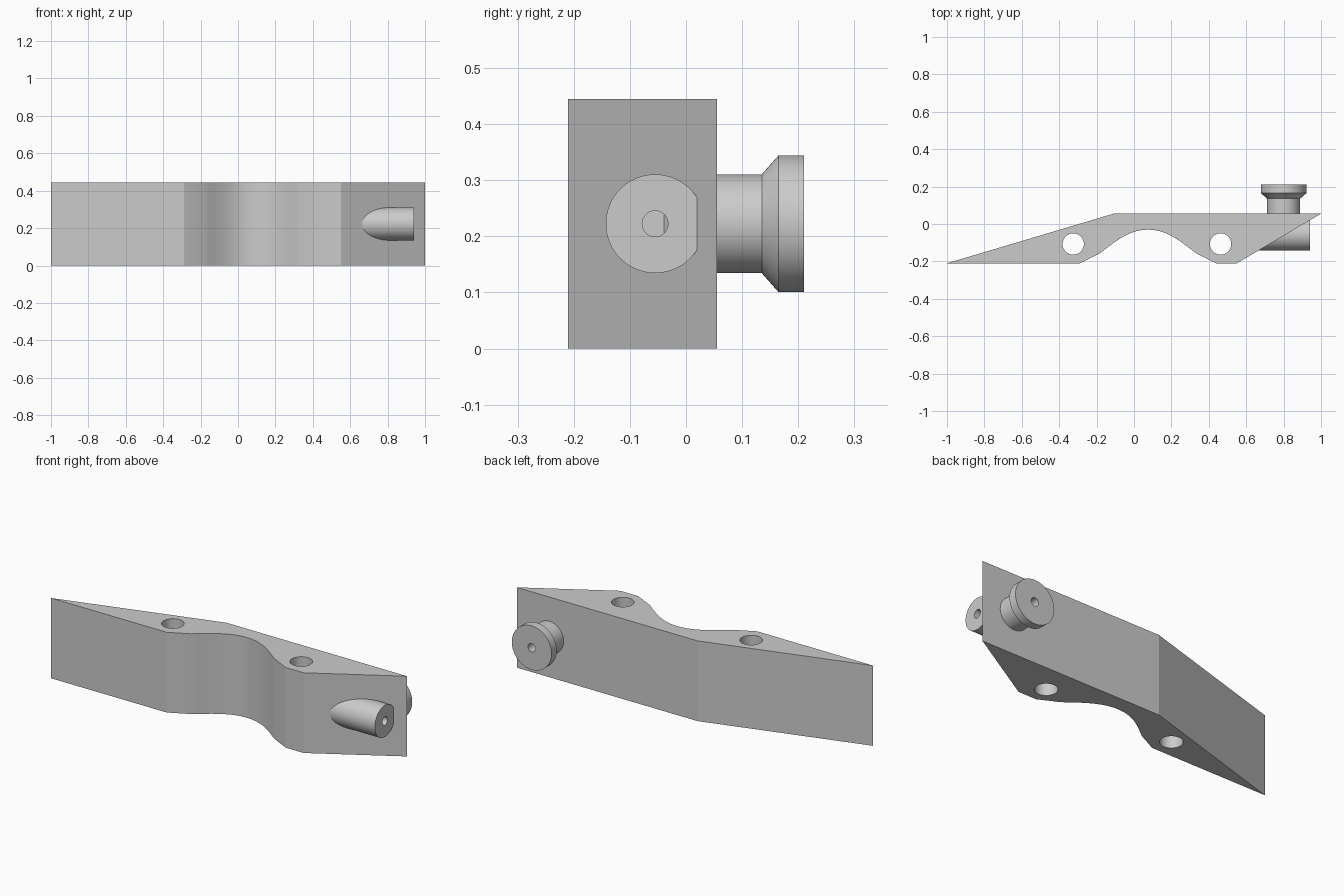
import bpy, bmesh
from math import cos, sin, pi, radians
from mathutils import Matrix, Vector
from mathutils.geometry import interpolate_bezier

cube = bpy.data.objects.get("Cube")
if cube:
    bpy.data.objects.remove(cube, do_unlink=True)

HEIGHT = 0.445
MID_Z = HEIGHT / 2

grey = bpy.data.materials.new("plain grey")
grey.use_nodes = True
grey.diffuse_color = (0.6, 0.6, 0.6, 1)
grey.node_tree.nodes["Principled BSDF"].inputs["Base Color"].default_value = grey.diffuse_color


def make_object(name, bm):
    bmesh.ops.recalc_face_normals(bm, faces=bm.faces)
    mesh = bpy.data.meshes.new(name)
    bm.to_mesh(mesh)
    bm.free()
    obj = bpy.data.objects.new(name, mesh)
    mesh.materials.append(grey)
    bpy.context.collection.objects.link(obj)
    return obj


def activate(obj):
    bpy.ops.object.select_all(action='DESELECT')
    obj.select_set(True)
    bpy.context.view_layer.objects.active = obj


def smooth(obj, angle):
    activate(obj)
    bpy.ops.object.shade_smooth_by_angle(angle=radians(angle))


def prism(name, outline, z0, z1):
    bm = bmesh.new()
    face = bm.faces.new([bm.verts.new((x, y, z0)) for x, y in outline])
    top = bmesh.ops.extrude_face_region(bm, geom=[face])["geom"]
    verts = [g for g in top if isinstance(g, bmesh.types.BMVert)]
    bmesh.ops.translate(bm, verts=verts, vec=(0, 0, z1 - z0))
    return make_object(name, bm)


def lathe(name, profile, origin, rotation, sides=64):
    """Revolve (radius, height) pairs about local z and cap both ends."""
    bm = bmesh.new()
    rings = [[bm.verts.new((r * cos(2 * pi * i / sides), r * sin(2 * pi * i / sides), h))
              for i in range(sides)] for r, h in profile]
    for a, b in zip(rings, rings[1:]):
        for i in range(sides):
            j = (i + 1) % sides
            bm.faces.new((a[i], a[j], b[j], b[i]))
    bm.faces.new(rings[0])
    bm.faces.new(rings[-1])
    bm.transform(Matrix.Translation(origin) @ rotation)
    obj = make_object(name, bm)
    smooth(obj, 30)
    return obj


# Symmetric arched recess, mirrored about its centre line
ARCH_X = 0.075
half = interpolate_bezier(Vector((0, -0.03)), Vector((0.1, -0.03)),
                          Vector((0.17, -0.09)), Vector((0.255, -0.155)), 10)
half = [(p.x, p.y) for p in half] + [(0.365, -0.21)]
arch = [(ARCH_X - d, y) for d, y in reversed(half)] + [(ARCH_X + d, y) for d, y in half[1:]]

# Wedge-ended body
outline = [(-1, -0.21)] + arch + [(0.55, -0.21), (1, 0.055), (-0.11, 0.055)]
body = prism("body", outline, 0, HEIGHT)

# Two vertical through holes
for x in (-0.325, 0.463):
    ring = [(x + 0.057 * cos(2 * pi * i / 48), -0.107 + 0.057 * sin(2 * pi * i / 48))
            for i in range(48)]
    cutter = prism("hole_cutter", ring, -0.1, HEIGHT + 0.1)
    cutter.hide_render = True
    activate(body)
    mod = body.modifiers.new("hole", 'BOOLEAN')
    mod.operation = 'DIFFERENCE'
    mod.solver = 'EXACT'
    mod.object = cutter
    bpy.ops.object.modifier_apply(modifier=mod.name)
    bpy.data.objects.remove(cutter, do_unlink=True)
smooth(body, 15)

# Side pin emerging from the slanted end, with a blind bore
lathe("side_pin", [(0.088, 0), (0.088, 0.28), (0.023, 0.28), (0.023, 0.18)],
      (0.66, -0.055, MID_Z), Matrix.Rotation(pi / 2, 4, 'Y'))

# Flared knob on the back, with a blind bore
lathe("back_knob", [(0.088, 0), (0.088, 0.095), (0.122, 0.125), (0.122, 0.17),
                    (0.023, 0.17), (0.023, 0.07)],
      (0.8, 0.04, MID_Z), Matrix.Rotation(-pi / 2, 4, 'X'))
